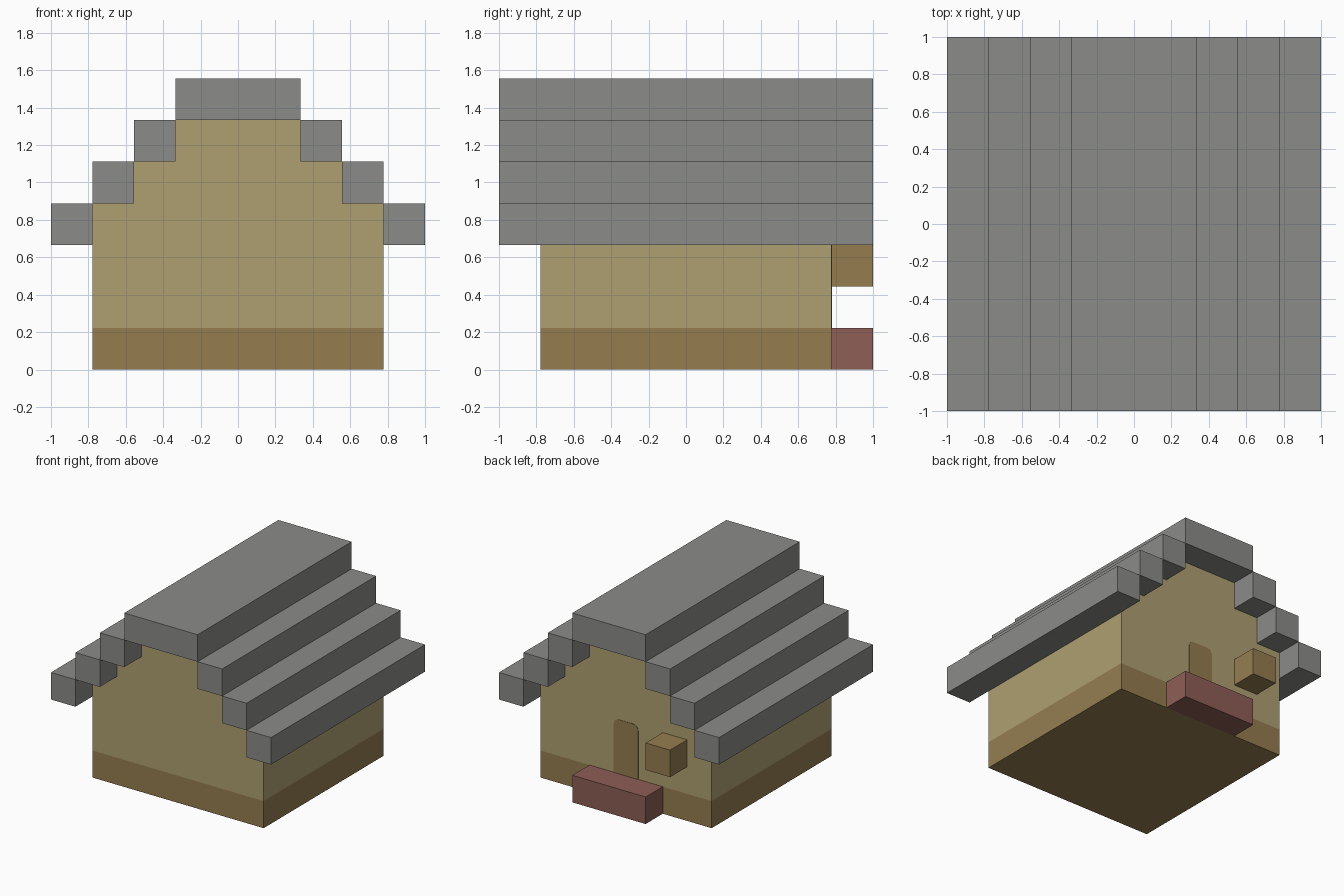
import bpy
import bmesh
from math import cos, sin, pi

if "Cube" in bpy.data.objects:
    bpy.data.objects.remove(bpy.data.objects["Cube"])

U = 2 / 9  # one building block


def srgb(*rgb):
    return tuple(((c / 255 + 0.055) / 1.055) ** 2.4 for c in rgb) + (1.0,)


def material(name, color):
    m = bpy.data.materials.new(name)
    m.use_nodes = True
    m.diffuse_color = color
    m.node_tree.nodes["Principled BSDF"].inputs["Base Color"].default_value = color
    return m


stone = material("grey_stone", srgb(139, 139, 137))
plaster = material("tan_plaster", srgb(175, 160, 114))
wood = material("brown_wood", srgb(149, 125, 80))
brick = material("red_brick", srgb(142, 94, 86))


def prism(name, profile, y0, y1, *mats):
    """Extrude an (x, z) profile, in blocks, from y0 to y1."""
    bm = bmesh.new()
    face = bm.faces.new([bm.verts.new((x * U, y0 * U, z * U)) for x, z in profile])
    out = bmesh.ops.extrude_face_region(bm, geom=[face], use_keep_orig=True)
    verts = [v for v in out["geom"] if isinstance(v, bmesh.types.BMVert)]
    bmesh.ops.translate(bm, verts=verts, vec=(0, (y1 - y0) * U, 0))
    if len(mats) > 1:  # wooden band along the lowest block
        bmesh.ops.bisect_plane(bm, geom=bm.verts[:] + bm.edges[:] + bm.faces[:],
                               plane_co=(0, 0, U), plane_no=(0, 0, 1))
        for f in bm.faces:
            f.material_index = int(f.calc_center_median().z < U)
    bmesh.ops.recalc_face_normals(bm, faces=bm.faces[:])
    mesh = bpy.data.meshes.new(name)
    bm.to_mesh(mesh)
    bm.free()
    for m in mats:
        mesh.materials.append(m)
    obj = bpy.data.objects.new(name, mesh)
    bpy.context.collection.objects.link(obj)
    return obj


def box(name, x0, x1, y0, y1, z0, z1, mat):
    return prism(name, [(x0, z0), (x1, z0), (x1, z1), (x0, z1)], y0, y1, mat)


# House body with stepped gables
half = [(3.5, 0), (3.5, 4), (2.5, 4), (2.5, 5), (1.5, 5), (1.5, 6)]
prism("house_walls", half + [(-x, z) for x, z in reversed(half)],
      -3.5, 3.5, plaster, wood)

# Stepped roof
box("roof_ridge", -1.5, 1.5, -4.5, 4.5, 6, 7, stone)
for i in range(3):
    x, z = 1.5 + i, 5 - i
    box(f"roof_step_left_{i + 1}", x, x + 1, -4.5, 4.5, z, z + 1, stone)
    box(f"roof_step_right_{i + 1}", -x - 1, -x, -4.5, 4.5, z, z + 1, stone)

# Back door with rounded top corners
R = 0.2
arc = [(0.5 - R + R * cos(a), 3 - R + R * sin(a))
       for a in (i * pi / 8 for i in range(5))]
door = [(0.5, 1)] + arc
prism("back_door", door + [(-x, z) for x, z in reversed(door)], 3.49, 3.515, wood)

# Doorstep and wall box behind the house
box("doorstep", -1.5, 1.5, 3.5, 4.5, 0, 1, brick)
box("wall_box", -2.5, -1.5, 3.5, 4.5, 2, 3, wood)
